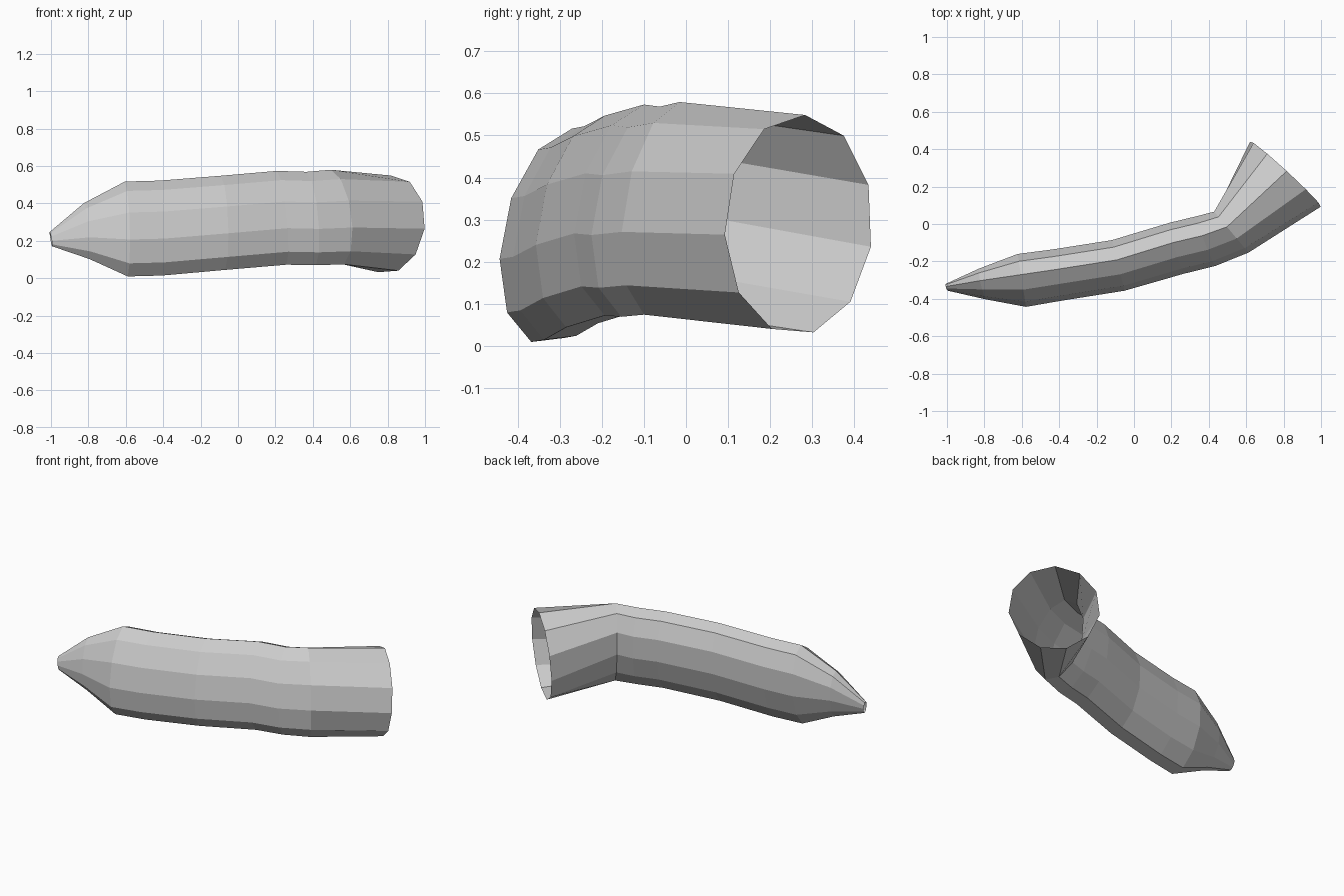
import bpy, bmesh
from math import sin, cos, radians, pi

SIDES = 11

# Cross-sections from the narrow tip to the flared open end:
# centre x, y, z, half-width vector x, y, half-height, slant, first angle, x tilt
SECTIONS = [
    (-1.00, -0.338, 0.208, -0.003, 0.018, 0.039, 0.28, 192, -0.006),
    (-0.81, -0.320, 0.250, -0.015, 0.080, 0.152, 0.28, 192, -0.01),
    (-0.60, -0.300, 0.260, -0.022, 0.138, 0.257, 0.28, 192, 0),
    (-0.415, -0.272, 0.265, -0.022, 0.134, 0.257, 0.28, 192, 0),
    (-0.085, -0.220, 0.293, -0.033, 0.132, 0.255, 0.28, 192, 0),
    (0.23, -0.128, 0.320, -0.032, 0.133, 0.254, 0.28, 192, -0.015),
    (0.385, -0.090, 0.316, -0.045, 0.130, 0.253, 0.28, 192, -0.01),
    (0.52, -0.043, 0.324, -0.088, 0.105, 0.256, 0.33, 192, 0),
    (0.81, 0.268, 0.287, -0.190, 0.176, 0.262, 0.03, 185, 0.023),
]


def section_ring(bm, cx, cy, cz, wx, wy, h, slant, start, tilt):
    ring = []
    for k in range(SIDES):
        a = radians(start) + 2 * pi * k / SIDES
        u = cos(a) + slant * sin(a)
        ring.append(bm.verts.new((cx + wx * u + tilt * sin(a),
                                  cy + wy * u, cz + h * sin(a))))
    return ring


# Bent sleeve, lofted through the sections and open at both ends
bm = bmesh.new()
rings = [section_ring(bm, *s) for s in SECTIONS]
for a, b in zip(rings, rings[1:]):
    for i in range(SIDES):
        j = (i + 1) % SIDES
        bm.faces.new((a[i], a[j], b[j], b[i]))
bmesh.ops.recalc_face_normals(bm, faces=bm.faces)
mesh = bpy.data.meshes.new("bent_sleeve")
bm.to_mesh(mesh)
bm.free()
bpy.context.collection.objects.link(bpy.data.objects.new("bent_sleeve", mesh))
